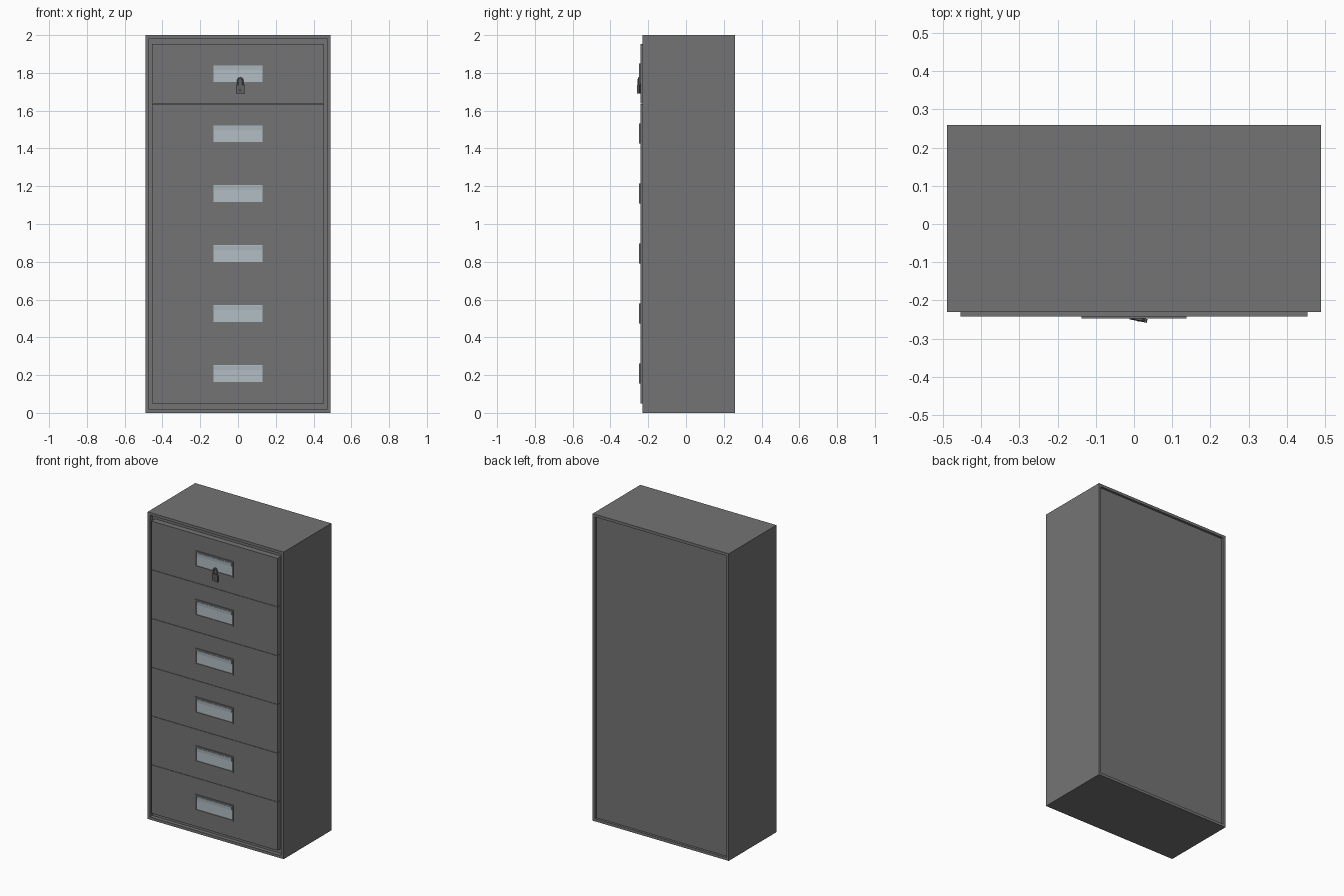
import bpy, bmesh, math
from mathutils import Vector, Matrix

if "Cube" in bpy.data.objects:
    bpy.data.objects.remove(bpy.data.objects["Cube"])


def material(name, rgb):
    m = bpy.data.materials.new(name)
    m.diffuse_color = (*rgb, 1)
    m.use_nodes = True
    m.node_tree.nodes["Principled BSDF"].inputs["Base Color"].default_value = m.diffuse_color
    return m


GRAY = material("cabinet gray", (0.175, 0.175, 0.175))
PALE = material("pale blue steel", (0.45, 0.52, 0.55))
DARK = material("lock dark gray", (0.12, 0.12, 0.12))
BLACK = material("keyhole black", (0.02, 0.02, 0.02))


def finish(bm, name, *mats):
    bmesh.ops.recalc_face_normals(bm, faces=bm.faces)
    me = bpy.data.meshes.new(name)
    bm.to_mesh(me)
    bm.free()
    for m in mats:
        me.materials.append(m)
    ob = bpy.data.objects.new(name, me)
    bpy.context.collection.objects.link(ob)
    return ob


def box_bm(lo, hi):
    bm = bmesh.new()
    bmesh.ops.create_cube(bm, size=1)
    lo, hi = Vector(lo), Vector(hi)
    for v in bm.verts:
        v.co = Vector([(lo[i] + hi[i]) / 2 + v.co[i] * (hi[i] - lo[i]) for i in range(3)])
    return bm


def recess(bm, sign, border, depth, mat=0):
    """Inset the front (-1) or back (+1) face and push it into the body."""
    bm.normal_update()
    face = max(bm.faces, key=lambda f: f.normal.y * sign * f.calc_area())
    bmesh.ops.inset_individual(bm, faces=[face], thickness=border)
    new = bmesh.ops.extrude_discrete_faces(bm, faces=[face])["faces"][0]
    bmesh.ops.translate(bm, verts=new.verts[:], vec=(0, -sign * depth, 0))
    new.material_index = mat


# Cabinet shell, with recessed front opening and back panel
bm = box_bm((-0.49, -0.23, 0), (0.49, 0.26, 2))
recess(bm, -1, 0.025, 0.025)
recess(bm, 1, 0.025, 0.015)
finish(bm, "cabinet_shell", GRAY)

# Six drawers, each with a framed recessed pull
Z0, STEP = 0.05, 1.905 / 6
for i in range(6):
    z = Z0 + i * STEP
    zc = z + STEP / 2
    finish(box_bm((-0.455, -0.242, z + 0.001), (0.455, -0.2, z + STEP - 0.001)),
           f"drawer_front_{i + 1}", GRAY)
    bm = box_bm((-0.138, -0.248, zc - 0.0525), (0.138, -0.24, zc + 0.0525))
    recess(bm, -1, 0.012, 0.004, 1)
    finish(bm, f"pull_frame_{i + 1}", GRAY, PALE)
    # Sloped finger lip in the upper part of the pull
    bm = box_bm((-0.126, -0.2475, zc + 0.018), (0.126, -0.2435, zc + 0.0405))
    for v in bm.verts:
        if v.co.z < zc + 0.03 and v.co.y < -0.245:
            v.co.y = -0.2450
    finish(bm, f"pull_lip_{i + 1}", PALE)

# Padlock: body, keyhole and shackle, hung slightly askew
place = Matrix.Translation((0.012, -0.2495, 1.69)) @ Matrix.Rotation(math.radians(-11), 4, 'Z')
bm = box_bm((-0.023, -0.005, 0), (0.023, 0.005, 0.046))
bmesh.ops.bevel(bm, geom=[e for e in bm.edges if abs(e.verts[0].co.y - e.verts[1].co.y) > 0.005],
                offset=0.004, segments=2, profile=0.5, affect='EDGES')
finish(bm, "padlock_body", DARK).matrix_world = place
finish(box_bm((-0.002, -0.0056, 0.012), (0.002, -0.004, 0.026)),
       "padlock_keyhole", BLACK).matrix_world = place

cu = bpy.data.curves.new("padlock_shackle", 'CURVE')
cu.dimensions = '3D'
cu.bevel_depth = 0.0038
cu.bevel_resolution = 2
R = 0.0135
pts = [(R, 0, 0.04)] + [(R * math.cos(a), 0, 0.07 + R * math.sin(a))
                        for a in [math.pi * k / 10 for k in range(11)]] + [(-R, 0, 0.04)]
sp = cu.splines.new('POLY')
sp.points.add(len(pts) - 1)
for p, c in zip(sp.points, pts):
    p.co = (*c, 1)
cu.materials.append(DARK)
shackle = bpy.data.objects.new("padlock_shackle", cu)
bpy.context.collection.objects.link(shackle)
shackle.matrix_world = place

# Hasp plate the padlock hangs from
finish(box_bm((0.004, -0.249, 1.735), (0.022, -0.241, 1.768)), "lock_hasp", DARK)
